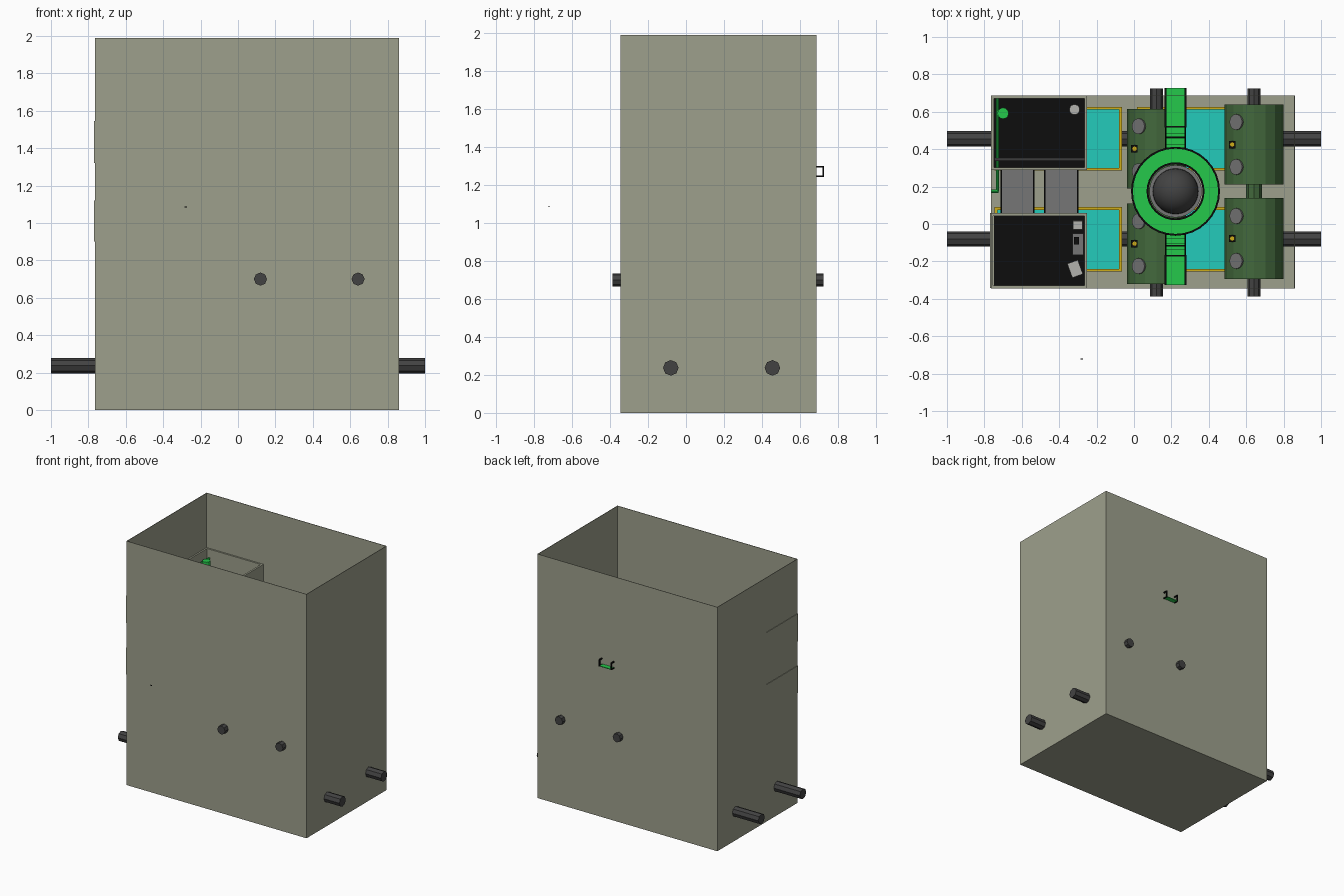
import bpy, bmesh, math
from mathutils import Vector, Matrix

old = bpy.data.objects.get("Cube")
if old:
    bpy.data.objects.remove(old, do_unlink=True)


def mat(name, r, g, b):
    m = bpy.data.materials.new(name)
    m.use_nodes = True
    m.diffuse_color = (r, g, b, 1)
    m.node_tree.nodes["Principled BSDF"].inputs["Base Color"].default_value = (r, g, b, 1)
    return m


CONCRETE = mat("olive concrete", .34, .35, .265)
DARK = mat("dark metal", .055, .055, .055)
BLACK = mat("black", .004, .004, .004)
GREEN = mat("bright green", .018, .58, .07)
TANK = mat("dark green", .055, .14, .045)
WATER = mat("teal water", .017, .6, .5)
YELLOW = mat("yellow", .62, .42, .01)
GREY = mat("grey metal", .18, .18, .18)
PALE = mat("pale grey", .45, .45, .42)


def finish(name, bm, *mats):
    me = bpy.data.meshes.new(name)
    bm.to_mesh(me)
    bm.free()
    for m in mats:
        me.materials.append(m)
    ob = bpy.data.objects.new(name, me)
    bpy.context.collection.objects.link(ob)
    return ob


def add_box(bm, x0, x1, y0, y1, z0, z1):
    size = Matrix.Diagonal((x1 - x0, y1 - y0, z1 - z0, 1))
    mid = Matrix.Translation(((x0 + x1) / 2, (y0 + y1) / 2, (z0 + z1) / 2))
    bmesh.ops.create_cube(bm, size=1, matrix=mid @ size)


def box(name, m, *dims):
    bm = bmesh.new()
    add_box(bm, *dims)
    return finish(name, bm, m)


def rod(name, m, a, b, r, sides=8, r2=None):
    a, b = Vector(a), Vector(b)
    d = b - a
    bm = bmesh.new()
    turn = Matrix.Translation((a + b) / 2) @ d.to_track_quat('Z', 'Y').to_matrix().to_4x4()
    bmesh.ops.create_cone(bm, cap_ends=True, segments=sides, radius1=r,
                          radius2=r if r2 is None else r2, depth=d.length, matrix=turn)
    return finish(name, bm, m)


def lathe(name, m, profile, centre, sides=32):
    """Spin an (r, z) profile about a vertical line."""
    bm = bmesh.new()
    vs = [bm.verts.new((r, 0, z)) for r, z in profile]
    es = [bm.edges.new(p) for p in zip(vs, vs[1:])]
    bmesh.ops.spin(bm, geom=vs + es, cent=(0, 0, 0), axis=(0, 0, 1),
                   angle=math.tau, steps=sides, use_merge=True)
    bmesh.ops.remove_doubles(bm, verts=bm.verts, dist=1e-5)
    bmesh.ops.recalc_face_normals(bm, faces=bm.faces)
    bmesh.ops.translate(bm, verts=bm.verts, vec=centre)
    return finish(name, bm, m)


# Outer shell: floor and four thin walls, open at the top
X0, X1, Y0, Y1, TOP, T = -.765, .86, -.345, .688, 1.99, .004


def open_box(name, x0, x1, y0, y1, z0, z1, t, floor):
    bm = bmesh.new()
    add_box(bm, x0, x1, y0, y1, z0, z0 + floor)
    for xa in (x0, x1 - t):
        add_box(bm, xa, xa + t, y0, y1, z0 + floor, z1)
    for ya in (y0, y1 - t):
        add_box(bm, x0 + t, x1 - t, ya, ya + t, z0 + floor, z1)
    return finish(name, bm, CONCRETE)


open_box("outer_shell", X0, X1, Y0, Y1, 0, TOP, T, .01)

# Water pipes along x, tank pipes along y
for i, y in enumerate((-.08, .455)):
    rod(f"water_pipe_{i}", DARK, (-1, y, .237), (1, y, .237), .041)
for i, x in enumerate((.12, .642)):
    rod(f"tank_pipe_{i}", DARK, (x, -.388, .7), (x, .724, .7), .035)

# Four basins with yellow rims and water
for x0, x1 in ((-.745, -.065), (.015, .8)):
    for y0, y1 in ((-.255, .09), (.285, .625)):
        open_box("basin", x0, x1, y0, y1, .01, .45, .012, .02)
        bm = bmesh.new()
        for xa in (x0, x1 - .014):
            add_box(bm, xa, xa + .014, y0, y1, .45, .458)
        for ya in (y0, y1 - .014):
            add_box(bm, x0, x1, ya, ya + .014, .45, .458)
        finish("basin_rim", bm, YELLOW)
        box("basin_water", WATER, x0 + .012, x1 - .012, y0 + .012, y1 - .012, .4, .43)

# Horizontal pressure tanks with hatches and valves
for x, spans in ((.12, ((-.32, .11), (.19, .615))), (.642, ((-.295, .14), (.21, .64)))):
    rod("tank_link", TANK, (x, .08, .7), (x, .25, .7), .042)
    for y0, y1 in spans:
        mid = (y0 + y1) / 2
        rod("pressure_tank", TANK, (x, y0, .7), (x, y1, .7), .157, 16)
        out = Vector((-.6, 0, .8))
        for dy in (-.12, .12):
            c = Vector((x, mid + dy, .7))
            rod("tank_hatch", GREY, c + out * .13, c + out * .163, .042, 16)
        box("valve_base", BLACK, x - .135, x - .1, mid - .02, mid + .02, .78, .83)
        rod("valve_wheel", YELLOW, (x - .117, mid, .83), (x - .117, mid, .84), .014)

# Central core: stem, drum, collar and dome
CX, CY = .222, .175
dome = [(.122 * math.cos(a * math.pi / 16), 1.1 + .12 * math.sin(a * math.pi / 16))
        for a in range(9)]
core = lathe("core_drum", DARK, [(0, .01), (.05, .01), (.05, .8), (.122, .87)] + dome,
             (CX, CY, 0))
for p in core.data.polygons:
    p.use_smooth = p.center.z > 1.1
lathe("core_collar", GREY, [(.122, 1.07), (.14, 1.07), (.14, 1.1), (.122, 1.1),
                            (.122, 1.07)], (CX, CY, 0))

# Ring walkway with rails around both edges
LOW, HIGH = 1.19, 1.25
lathe("ring_walkway", GREEN, [(.15, LOW - .01), (.232, LOW - .01), (.232, LOW),
                              (.15, LOW), (.15, LOW - .01)], (CX, CY, 0))


def hoop(r, z):
    lathe("ring_rail", BLACK, [(r - .005, z), (r + .005, z), (r + .005, z + .008),
                               (r - .005, z + .008), (r - .005, z)], (CX, CY, 0))


for r in (.15, .233):
    hoop(r, LOW + .045)
    for k in range(12):
        a = math.tau * (k + .5) / 12
        if r > .2 and abs(math.cos(a)) < .3:
            continue
        x, y = CX + r * math.cos(a), CY + r * math.sin(a)
        rod("ring_post", BLACK, (x, y, LOW), (x, y, LOW + .05), .004, 6)

# Straight walkways, each with steps up from the ring to the outer end
for s, end in ((1, .726), (-1, -.325)):
    for k in range(4):
        ya, yb = sorted((CY + s * (.22 + .03 * k), CY + s * (.25 + .03 * k)))
        z = LOW + .015 * k
        box("walkway_step", GREEN, CX - .048, CX + .048, ya, yb, z - .008, z)
    start = CY + s * .34
    ya, yb = sorted((start, end))
    box("walkway_deck", GREEN, CX - .048, CX + .048, ya, yb, HIGH - .006, HIGH)
    for y in (CY + s * .29, CY + s * .345):
        box("step_edge", BLACK, CX - .048, CX + .048, y - .004, y + .004, HIGH - .01, HIGH + .003)
    for x in (CX - .053, CX + .053):
        rod("walkway_rail", BLACK, (x, CY + s * .23, LOW + .05), (x, start, HIGH + .05), .005, 6)
        box("walkway_rail", BLACK, x - .005, x + .005, ya, yb, HIGH + .042, HIGH + .05)
        box("walkway_edge", BLACK, x - .004, x + .004, ya, yb, HIGH - .008, HIGH)
        for y in (start, end - s * .004):
            box("walkway_post", BLACK, x - .004, x + .004, y - .004, y + .004, HIGH - .006, HIGH + .05)

# Two storeys of rooms at the side, joined by railed bridges
for z0, z1 in ((.9, 1.12), (1.32, 1.545)):
    for name, x0, y0, y1 in (("front_room", -.769, -.343, .058), ("back_room", -.763, .288, .686)):
        open_box(name, x0, -.25, y0, y1, z0, z1, .015, .01)
        box(name + "_floor", BLACK, -.748, -.265, y0 + .015, y1 - .015, z0 + .01, z0 + .014)
    for x0, x1 in ((-.71, -.535), (-.478, -.3)):
        box("bridge_deck", GREY, x0, x1, .058, .288, z0, z0 + .012)
        for x in (x0, x1):
            box("bridge_rail", BLACK, x - .004, x + .004, .058, .288, z0 + .06, z0 + .068)
            for y in (.064, .282):
                box("bridge_post", BLACK, x - .004, x + .004, y - .004, y + .004, z0, z0 + .068)

# Back room fittings: cross bar, green pipework and a stool
rod("cross_bar", GREY, (-.745, .345, 1.5), (-.26, .345, 1.5), .008)
rod("green_pipe", GREEN, (-.73, .175, 1.47), (-.73, .68, 1.47), .009)
rod("green_pipe_end", GREEN, (-.762, .175, 1.47), (-.725, .175, 1.47), .009)
rod("green_boiler", GREEN, (-.7, .592, 1.334), (-.7, .592, 1.49), .03, 12)
rod("boiler_joint", GREEN, (-.73, .592, 1.47), (-.7, .592, 1.47), .012)
rod("stool_leg", GREY, (-.318, .612, 1.334), (-.318, .612, 1.38), .012)
rod("stool_seat", PALE, (-.318, .612, 1.38), (-.318, .612, 1.39), .028, 12)

# Front room furniture: chair, desk and crate
box("chair_seat", PALE, -.325, -.275, -.03, .01, 1.36, 1.37)
box("chair_back", PALE, -.325, -.275, .01, .018, 1.334, 1.42)
box("desk", GREY, -.328, -.27, -.165, -.05, 1.334, 1.39)
box("desk_screen", BLACK, -.32, -.295, -.11, -.07, 1.39, 1.42)
crate = box("crate", PALE, -.03, .03, -.04, .04, 0, .05)
crate.location = (-.315, -.24, 1.334)
crate.rotation_euler.z = .35

# Stray small handle in front of the shell
box("loose_handle", BLACK, -.287, -.273, -.724, -.718, 1.084, 1.089)
